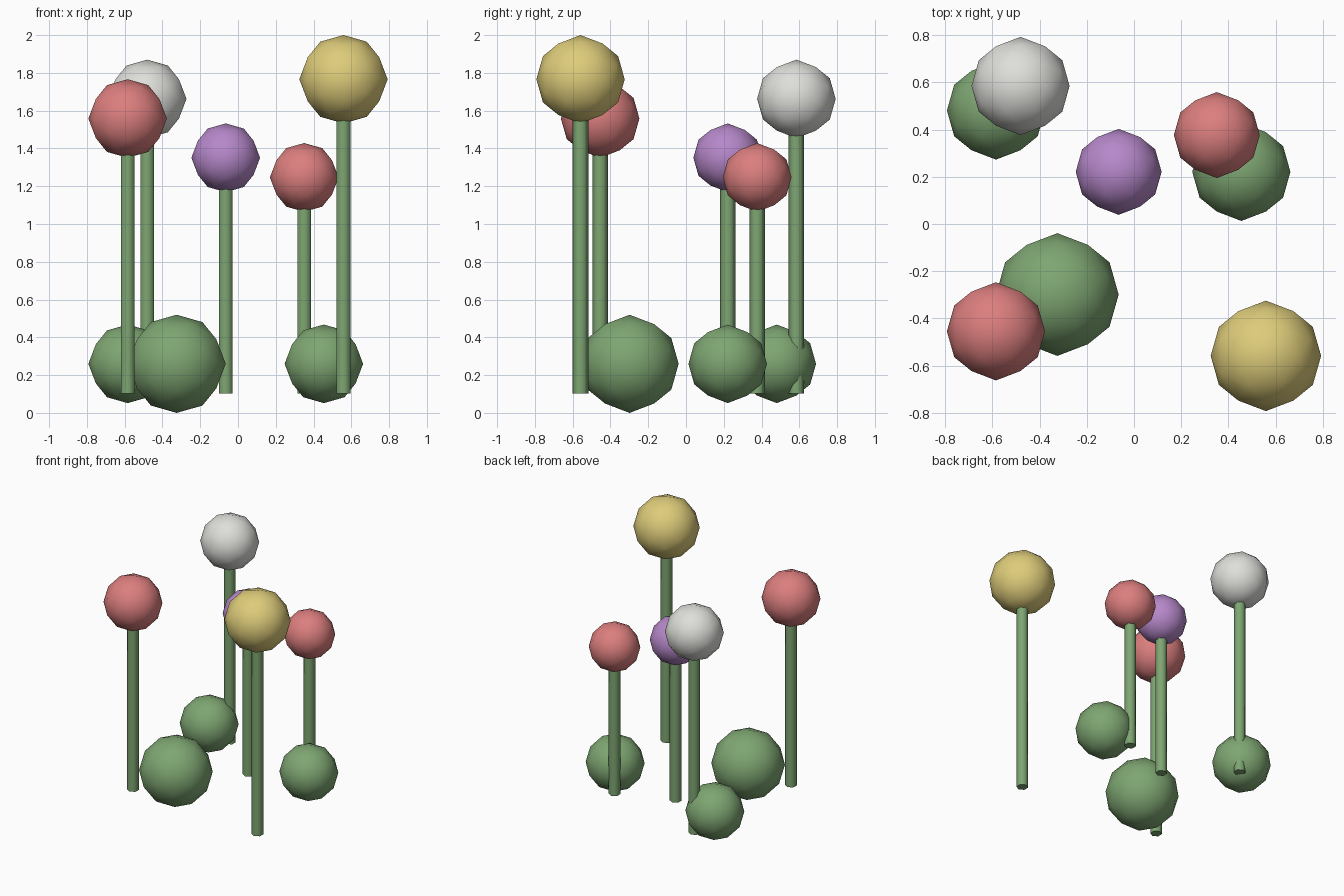
import bpy, bmesh, math
from itertools import combinations
from mathutils import Vector

cube = bpy.data.objects.get("Cube")
if cube:
    bpy.data.objects.remove(cube, do_unlink=True)

UNIT = 2 / 3.85          # layout unit, so that the tallest flower reaches z = 2
STEM_BASE, STEM_RADIUS, BUSH_Z = 0.2, 0.08, 0.5


def material(name, rgb):
    """Flat material from an sRGB colour given in 0-255."""
    linear = [((c / 255 + 0.055) / 1.055) ** 2.4 for c in rgb] + [1]
    mat = bpy.data.materials.new(name)
    mat.use_nodes = True
    mat.diffuse_color = linear
    bsdf = mat.node_tree.nodes["Principled BSDF"]
    bsdf.inputs["Base Color"].default_value = linear
    bsdf.inputs["Roughness"].default_value = 0.8
    return mat


GREEN = material("leaf green", (126, 166, 114))
RED = material("soft red", (220, 126, 126))
YELLOW = material("soft yellow", (222, 204, 122))
WHITE = material("off white", (222, 222, 218))
PURPLE = material("soft purple", (182, 136, 202))


def add_object(name, bm, mat, location):
    mesh = bpy.data.meshes.new(name)
    bm.to_mesh(mesh)
    bm.free()
    mesh.materials.append(mat)
    obj = bpy.data.objects.new(name, mesh)
    obj.location = Vector(location) * UNIT
    bpy.context.collection.objects.link(obj)
    bpy.ops.object.select_all(action='DESELECT')
    obj.select_set(True)
    bpy.context.view_layer.objects.active = obj
    bpy.ops.object.shade_smooth_by_angle(angle=math.radians(70))
    return obj


def ball(name, mat, location, radius):
    """Once-divided icosahedron with a vertex on every axis."""
    phi = (1 + math.sqrt(5)) / 2
    corners = []
    for s in (-1, 1):
        for t in (-phi, phi):
            corners += [Vector((s, 0, t)), Vector((0, t, s)), Vector((t, s, 0))]
    middles = [a + b for a, b in combinations(corners, 2) if (a - b).length < 2.1]
    bm = bmesh.new()
    for p in corners + middles:
        bm.verts.new(p.normalized() * radius * UNIT)
    bmesh.ops.convex_hull(bm, input=bm.verts[:])
    bmesh.ops.recalc_face_normals(bm, faces=bm.faces[:])
    return add_object(name, bm, mat, location)


def stem(name, x, y, top):
    """Six-sided rod with corners toward front and back."""
    bm = bmesh.new()
    bmesh.ops.create_cone(bm, cap_ends=True, segments=6, radius1=STEM_RADIUS * UNIT,
                          radius2=STEM_RADIUS * UNIT, depth=(top - STEM_BASE) * UNIT)
    # keep a corner on the y axis
    if max(v.co.y for v in bm.verts) < STEM_RADIUS * UNIT * 0.95:
        for v in bm.verts:
            v.co.x, v.co.y = -v.co.y, v.co.x
    return add_object(name, bm, GREEN, (x, y, (top + STEM_BASE) / 2))


# Flowers: name, colour, x, y, height, radius
flowers = [
    ("yellow", YELLOW, 1.075, -1.075, 3.4, 0.45),
    ("front_red", RED, -1.125, -0.875, 3.0, 0.4),
    ("white", WHITE, -0.925, 1.125, 3.2, 0.4),
    ("purple", PURPLE, -0.125, 0.425, 2.6, 0.35),
    ("back_red", RED, 0.675, 0.725, 2.4, 0.35),
]
for name, mat, x, y, height, radius in flowers:
    stem(name + "_stem", x, y, height)
    ball(name + "_flower", mat, (x, y, height), radius)

# Bushes
bushes = [
    ("front_bush", -0.625, -0.575, 0.5),
    ("back_right_bush", -1.125, 0.925, 0.4),
    ("back_left_bush", 0.875, 0.425, 0.4),
]
for name, x, y, radius in bushes:
    ball(name, GREEN, (x, y, BUSH_Z), radius)
